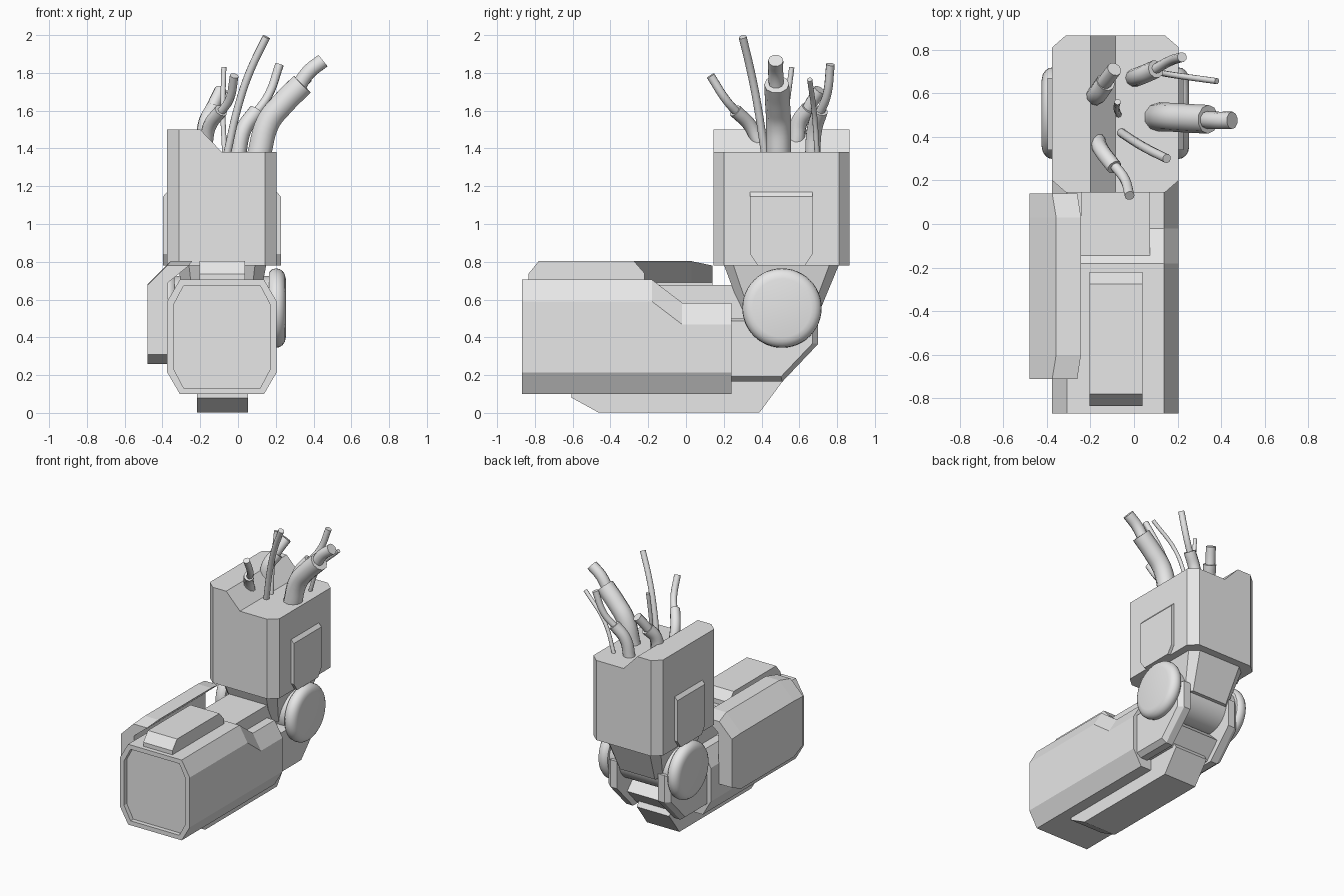
import bpy, bmesh, math
from mathutils import Vector

cube = bpy.data.objects.get("Cube")
if cube:
    bpy.data.objects.remove(cube)

MID = -0.085  # centre plane of the arm

metal = bpy.data.materials.new("plain_grey")
metal.use_nodes = True
grey = (0.8, 0.8, 0.8, 1)
metal.diffuse_color = grey
metal.node_tree.nodes["Principled BSDF"].inputs["Base Color"].default_value = grey


def add_object(name, mesh, smooth=False):
    mesh.materials.clear()
    mesh.materials.append(metal)
    ob = bpy.data.objects.new(name, mesh)
    bpy.context.collection.objects.link(ob)
    if smooth:
        bpy.ops.object.select_all(action='DESELECT')
        ob.select_set(True)
        bpy.context.view_layer.objects.active = ob
        bpy.ops.object.shade_smooth_by_angle(angle=math.radians(40))
    return ob


def loft(name, rings, smooth=False):
    """Skin a list of equal-length rings of points and cap both ends."""
    bm = bmesh.new()
    rows = [[bm.verts.new(p) for p in ring] for ring in rings]
    for a, b in zip(rows, rows[1:]):
        for i in range(len(a)):
            j = (i + 1) % len(a)
            bm.faces.new((a[i], a[j], b[j], b[i]))
    bm.faces.new(rows[0])
    bm.faces.new(rows[-1])
    bmesh.ops.recalc_face_normals(bm, faces=bm.faces)
    mesh = bpy.data.meshes.new(name)
    bm.to_mesh(mesh)
    bm.free()
    return add_object(name, mesh, smooth)


def side_prism(name, outline, x0, x1):
    """Extrude a (y, z) outline across x."""
    return loft(name, [[(x, y, z) for y, z in outline] for x in (x0, x1)])


def octagon(x0, x1, a0, a1, cx, ca):
    return [(x0 + cx, a0), (x1 - cx, a0), (x1, a0 + ca), (x1, a1 - ca),
            (x1 - cx, a1), (x0 + cx, a1), (x0, a1 - ca), (x0, a0 + ca)]


# Upper arm: chamfered column whose top steps down along a slope
def top_height(x):
    return 1.5 - 0.12 * min(max((x + 0.2) / 0.115, 0), 1)


plan = octagon(-0.375, 0.205, 0.145, 0.865, 0.063, 0.055)
plan[1:1] = [(-0.2, 0.145), (-0.085, 0.145)]
plan[7:7] = [(-0.085, 0.865), (-0.2, 0.865)]
upper = loft("upper_arm", [[(x, y, 0.78) for x, y in plan],
                           [(x, y, top_height(x)) for x, y in plan]])
bm = bmesh.new()
bm.from_mesh(upper.data)
for x in (-0.2, -0.085):  # creases across the stepped top
    pair = [v for v in bm.verts if abs(v.co.x - x) < 1e-4 and v.co.z > 1]
    bmesh.ops.connect_verts(bm, verts=pair)
bm.to_mesh(upper.data)
bm.free()

# Tapered neck under the upper arm
loft("elbow_neck", [
    [(x, y, 0.785) for x, y in octagon(-0.32, 0.15, 0.2, 0.81, 0.06, 0.05)],
    [(x, y, 0.52) for x, y in octagon(-0.27, 0.10, 0.3, 0.7, 0.04, 0.04)]])


# Elbow: cross cylinder and two rounded caps
def lathe(name, profile, steps=48):
    cy, cz = 0.508, 0.555
    turns = [math.tau * i / steps for i in range(steps)]
    return loft(name, [[(x, cy + r * math.cos(t), cz + r * math.sin(t)) for t in turns]
                       for x, r in profile], True)


lathe("elbow_axle", [(MID - 0.26, 0.17), (MID + 0.26, 0.17)])
cap = [(0.25, 0.19), (0.265, 0.205), (0.285, 0.21), (0.305, 0.207),
       (0.322, 0.195), (0.333, 0.178), (0.338, 0.155)]

panel = [(0.34, 1.17), (0.67, 1.17), (0.67, 0.84), (0.63, 0.78), (0.38, 0.78), (0.34, 0.84)]
fork = [(0.2, 0.165), (0.51, 0.165), (0.7, 0.365), (0.7, 0.57), (0.6, 0.57),
        (0.57, 0.5), (0.2, 0.5)]

for side, label in ((1, "left"), (-1, "right")):
    lathe(label + "_elbow_cap", [(MID + side * x, r) for x, r in cap])
    # Raised side panel with a sloping top edge
    loft(label + "_side_panel", [
        [(MID + side * 0.28, y, z) for y, z in panel],
        [(MID + side * 0.29, y, z) for y, z in panel],
        [(MID + side * 0.312, y, min(z, 1.145)) for y, z in panel]])
    # Fork arm holding the elbow, with a chamfered outer edge
    loft(label + "_fork_arm", [
        [(MID + side * 0.17, y, z) for y, z in fork],
        [(MID + side * 0.225, y, z) for y, z in fork],
        [(MID + side * 0.26, 0.45 + (y - 0.45) * 0.88, 0.39 + (z - 0.39) * 0.88) for y, z in fork]])


# Forearm: octagonal shell, recessed front, lowered shoulders at the rear
def section(y, inset=0, drop=0):
    pts = octagon(-0.375 + inset, 0.205 - inset, 0.1 + inset, 0.705 - inset,
                  0.067 - inset * 0.4, 0.115 - inset * 0.4)
    return [(x, y, z - (drop if z > 0.4 else 0)) for x, z in pts]


loft("forearm", [section(-0.835, 0.033), section(-0.868, 0.033), section(-0.868),
                 section(-0.18), section(-0.02, 0, 0.122), section(0.24, 0, 0.122)])
side_prism("forearm_core", [(-0.145, 0.3), (-0.145, 0.678), (0.26, 0.678),
                            (0.32, 0.5), (0.32, 0.3)], -0.243, 0.073)
side_prism("top_plate", [(-0.835, 0.69), (-0.835, 0.735), (-0.78, 0.803),
                         (-0.275, 0.803), (-0.22, 0.74), (-0.22, 0.69)], -0.205, 0.038)
side_prism("keel", [(-0.605, 0.12), (-0.605, 0.08), (-0.465, 0.003), (0.39, 0.003),
                    (0.51, 0.165), (0.46, 0.25), (0.2, 0.25)], -0.218, 0.052)
side_prism("elbow_bridge", [(0.2, 0.18), (0.47, 0.18), (0.58, 0.3), (0.5, 0.38), (0.2, 0.38)],
           -0.27, 0.1)

# Side guard folded over the right of the forearm, with bevelled ends
end = [(-0.37, 0.31), (-0.48, 0.31), (-0.48, 0.675), (-0.375, 0.78), (-0.26, 0.78), (-0.37, 0.69)]
middle = [(-0.37, 0.26), (-0.48, 0.26), (-0.48, 0.68), (-0.357, 0.803), (-0.243, 0.803), (-0.37, 0.69)]
loft("side_guard", [[(x, y, z) for x, z in ring] for y, ring in
                    ((-0.71, end), (-0.6, middle), (0.03, middle), (0.14, end))])


# Severed cables
def cable(name, radius, points):
    curve = bpy.data.curves.new(name, 'CURVE')
    curve.dimensions = '3D'
    curve.bevel_depth = radius
    curve.bevel_resolution = 3
    curve.use_fill_caps = True
    curve.resolution_u = 6
    spline = curve.splines.new('BEZIER')
    spline.bezier_points.add(len(points) - 1)
    for bp, p in zip(spline.bezier_points, points):
        bp.co = Vector(p)
        bp.handle_left_type = bp.handle_right_type = 'AUTO'
    temp = bpy.data.objects.new(name + "_path", curve)
    mesh = bpy.data.meshes.new_from_object(temp)
    bpy.data.objects.remove(temp)
    add_object(name, mesh, True)


cable("main_cable_sleeve", 0.066, [(0.11, 0.49, 1.36), (0.16, 0.49, 1.54), (0.24, 0.485, 1.64), (0.34, 0.48, 1.74)])
cable("main_cable_core", 0.04, [(0.3, 0.48, 1.69), (0.37, 0.475, 1.8), (0.45, 0.475, 1.865)])
cable("tall_cable", 0.021, [(-0.06, 0.42, 1.36), (0.0, 0.38, 1.62), (0.06, 0.345, 1.8), (0.15, 0.3, 1.99)])
cable("rear_cable_sleeve", 0.042, [(0.0, 0.67, 1.36), (0.03, 0.68, 1.5), (0.1, 0.71, 1.6)])
cable("rear_cable_core", 0.023, [(0.08, 0.7, 1.57), (0.16, 0.745, 1.68), (0.22, 0.765, 1.845)])
cable("rear_thin_cable", 0.014, [(0.11, 0.695, 1.36), (0.2, 0.68, 1.58), (0.38, 0.655, 1.765)])
cable("front_cable_sleeve", 0.036, [(-0.17, 0.39, 1.42), (-0.15, 0.34, 1.52), (-0.09, 0.26, 1.6)])
cable("front_cable_core", 0.023, [(-0.1, 0.28, 1.58), (-0.045, 0.21, 1.66), (-0.02, 0.13, 1.785)])
cable("bent_cable_sleeve", 0.045, [(-0.18, 0.585, 1.44), (-0.165, 0.6, 1.54), (-0.13, 0.65, 1.61)])
cable("bent_cable_core", 0.034, [(-0.15, 0.63, 1.58), (-0.12, 0.67, 1.65), (-0.09, 0.71, 1.71)])
cable("short_thin_cable", 0.014, [(-0.07, 0.5, 1.36), (-0.08, 0.53, 1.6), (-0.075, 0.56, 1.83)])
